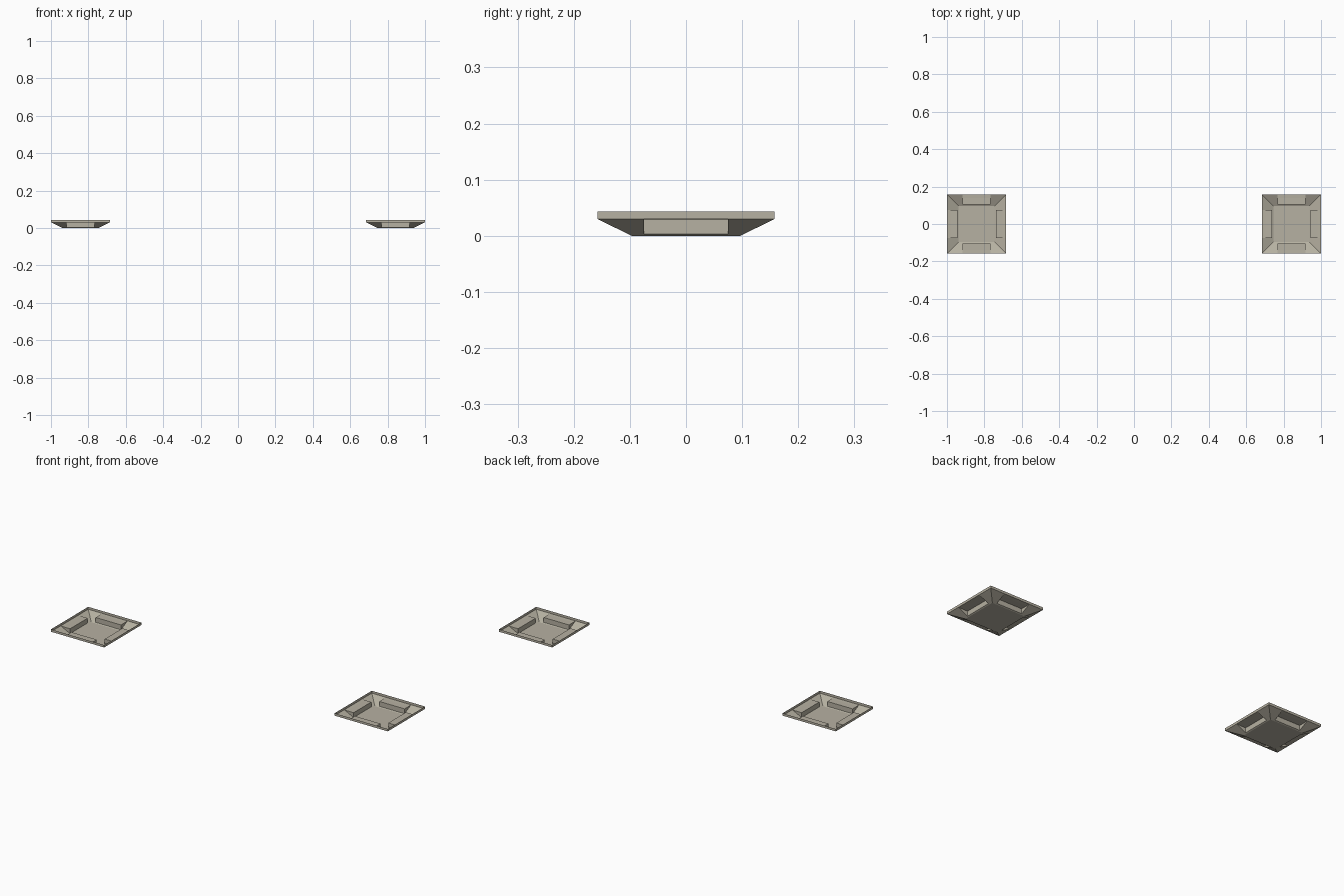
import bpy, bmesh, math
from mathutils import Matrix, Vector

if "Cube" in bpy.data.objects:
    bpy.data.objects.remove(bpy.data.objects["Cube"])

# one warm grey for both trays
mat = bpy.data.materials.new("warm_grey")
mat.diffuse_color = (0.47, 0.44, 0.36, 1)
mat.use_nodes = True
mat.node_tree.nodes["Principled BSDF"].inputs["Base Color"].default_value = mat.diffuse_color

R, F = 0.158, 0.097       # rim and floor half widths
Z1, Z2 = 0.030, 0.043     # top of slope, top of rim
N, W = 0.103, 0.075       # notch wall distance and half width
O = 0.139                 # outer end of notch ledge


def slope_z(d):
    return Z1 * (d - F) / (R - F)


def tray(name, cx):
    bm = bmesh.new()

    def face(rot, *pts):
        bm.faces.new([bm.verts.new(rot @ Vector(p)) for p in pts])

    # floor
    face(Matrix.Identity(3), (-F, -F, 0), (-F, F, 0), (F, F, 0), (F, -F, 0))
    nz, lz = slope_z(N), Z1 - 0.001
    for k in range(4):
        r = Matrix.Rotation(k * math.pi / 2, 3, 'Z')
        # upright rim
        face(r, (R, -R, Z1), (R, R, Z1), (R, R, Z2), (R, -R, Z2))
        # sloping wall around the notch
        face(r, (F, -F, 0), (F, F, 0), (N, W, nz), (N, -W, nz))
        for s in (-1, 1):
            face(r, (F, s * F, 0), (R, s * R, Z1), (R, s * W, Z1), (N, s * W, nz))
            # notch cheeks
            face(r, (N, s * W, nz), (R, s * W, Z1), (O, s * W, lz), (N, s * W, lz))
        # notch upright wall and ledge
        face(r, (N, -W, nz), (N, W, nz), (N, W, lz), (N, -W, lz))
        face(r, (N, -W, lz), (N, W, lz), (O, W, lz), (O, -W, lz))
        face(r, (O, -W, lz), (O, W, lz), (R, W, Z1), (R, -W, Z1))
    bmesh.ops.remove_doubles(bm, verts=bm.verts[:], dist=1e-5)
    bmesh.ops.recalc_face_normals(bm, faces=bm.faces[:])
    me = bpy.data.meshes.new(name)
    bm.to_mesh(me)
    bm.free()
    me.materials.append(mat)
    ob = bpy.data.objects.new(name, me)
    ob.location.x = cx
    bpy.context.collection.objects.link(ob)
    return ob


for name, sx in (("left_tray", -1), ("right_tray", 1)):
    tray(name, sx * (1 - R))
